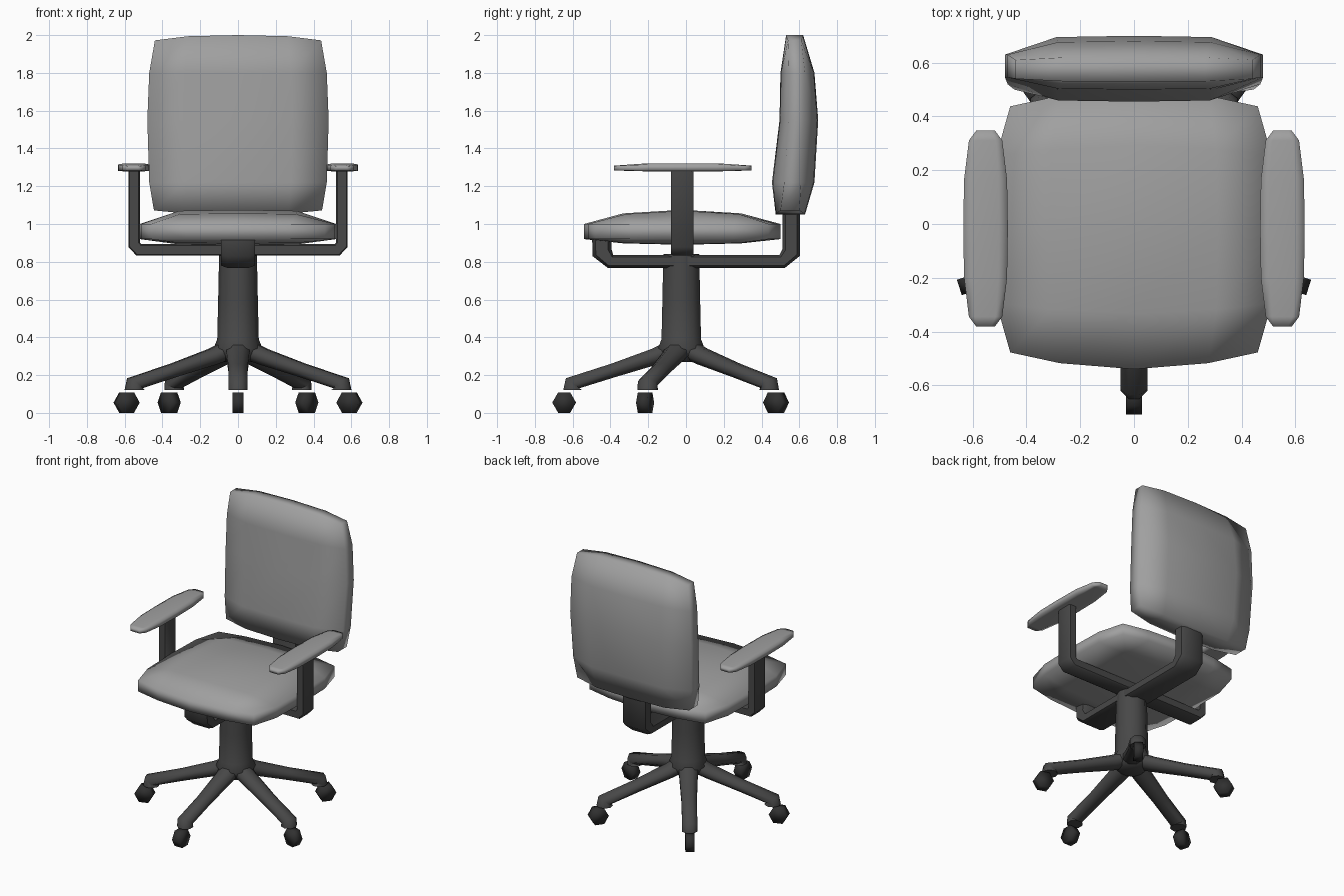
import bpy, bmesh, math
from mathutils import Vector

if "Cube" in bpy.data.objects:
    bpy.data.objects.remove(bpy.data.objects["Cube"])

CY = -0.025  # centre of the pedestal along y


def material(name, v):
    m = bpy.data.materials.new(name)
    m.diffuse_color = (v, v, v, 1)
    m.use_nodes = True
    m.node_tree.nodes["Principled BSDF"].inputs["Base Color"].default_value = m.diffuse_color
    return m


FABRIC = material("fabric", 0.35)
FRAME = material("frame", 0.065)
RUBBER = material("rubber", 0.03)


def finish(name, bm, angle, mat):
    bmesh.ops.recalc_face_normals(bm, faces=bm.faces)
    me = bpy.data.meshes.new(name)
    bm.to_mesh(me)
    bm.free()
    me.materials.append(mat)
    ob = bpy.data.objects.new(name, me)
    bpy.context.collection.objects.link(ob)
    bpy.ops.object.select_all(action='DESELECT')
    ob.select_set(True)
    bpy.context.view_layer.objects.active = ob
    bpy.ops.object.shade_smooth_by_angle(angle=math.radians(angle))
    return ob


def loft(name, rings, angle=60, mat=FRAME):
    """Skin closed rings of points and cap both ends."""
    bm = bmesh.new()
    vs = [[bm.verts.new(p) for p in r] for r in rings]
    n = len(vs[0])
    for a, b in zip(vs, vs[1:]):
        for i in range(n):
            j = (i + 1) % n
            bm.faces.new((a[i], a[j], b[j], b[i]))
    bm.faces.new(vs[0])
    bm.faces.new(vs[-1])
    return finish(name, bm, angle, mat)


def sweep(name, path, side, widths, thicks, cut=0.586):
    """Chamfered bar along a planar path; side is the plane's normal, cut the chamfer."""
    path = [Vector(p) for p in path]
    side = Vector(side)
    rings = []
    c = 1 - cut
    section = [(1, -c), (1, c), (c, 1), (-c, 1), (-1, c), (-1, -c), (-c, -1), (c, -1)]
    for k, p in enumerate(path):
        t0 = (p - path[max(k - 1, 0)]).normalized()
        t1 = (path[min(k + 1, len(path) - 1)] - p).normalized()
        t = (t0 + t1).normalized()
        miter = 1 / max(t.dot(t1 if t1.length else t0), 0.5)
        nrm = side.cross(t)
        rings.append([p + side * (widths[k] * a) + nrm * (thicks[k] * miter * b)
                      for a, b in section])
    return loft(name, rings)


def cushion(name, us, vs, fn):
    """Two grids, side +1 and -1, joined by a rim; fn(u, v, side) gives the point."""
    bm = bmesh.new()
    g = {s: [[bm.verts.new(fn(u, v, s)) for u in us] for v in vs] for s in (1, -1)}
    nu, nv = len(us) - 1, len(vs) - 1
    for q in g.values():
        for j in range(nv):
            for i in range(nu):
                bm.faces.new((q[j][i], q[j][i+1], q[j+1][i+1], q[j+1][i]))
    edge = ([(0, i) for i in range(nu)] + [(j, nu) for j in range(nv)]
            + [(nv, i) for i in range(nu, 0, -1)] + [(j, 0) for j in range(nv, 0, -1)])
    for (a, b), (c, d) in zip(edge, edge[1:] + edge[:1]):
        bm.faces.new((g[1][a][b], g[1][c][d], g[-1][c][d], g[-1][a][b]))
    return finish(name, bm, 180, FABRIC)


U = [-1, -0.6, 0, 0.6, 1]
FALL = {0: 1.0, 0.6: 0.93, 1: 0.0}


# Seat cushion
def seat_pt(u, v, s):
    x = 0.52 * u * (1 - 0.115 * v ** 4)
    y = -0.02 + 0.52 * v * (1 - 0.12 * u * u)
    f = FALL[abs(u)] * {0: 1.0, 0.6: 0.75, 1: 0.0}[abs(v)]
    return (x, y, 1.0 + 0.075 * f if s > 0 else 0.92 - 0.03 * f)


cushion("seat", U, U, seat_pt)

# Backrest: height, half width, middle front/back y, rim front/back y
BACK = [(1.05, 0.445, 0.475, 0.63, 0.50, 0.60),
        (1.22, 0.470, 0.455, 0.68, 0.52, 0.61),
        (1.55, 0.480, 0.495, 0.70, 0.545, 0.63),
        (1.80, 0.470, 0.500, 0.68, 0.545, 0.63),
        (2.00, 0.440, 0.530, 0.62, 0.54, 0.61)]


def back_pt(u, v, s):
    z, w, mf, mb, rf, rb = BACK[v]
    f = FALL[abs(u)]
    mid, rim = (mf, rf) if s > 0 else (mb, rb)
    if v in (0, 4):
        z += (0.022 if v == 0 else -0.028) * u * u * abs(u)
    return (w * u, rim + (mid - rim) * f, z)


cushion("backrest", U, range(5), back_pt)

# Armrest pads
PAD_W = {0: 0.083, 0.5: 0.08, 0.9: 0.062, 1: 0.035}
for sx, label in ((-1, "left"), (1, "right")):
    def pad_pt(u, v, s, sx=sx):
        f = (1 - u * u) * 0.5 + 0.5
        f *= {0: 1, 0.5: 1, 0.9: 0.4, 1: 0.2}[abs(v)]
        z = 1.305 + 0.02 * f if s > 0 else 1.285 - 0.008 * f
        return (sx * 0.552 + PAD_W[abs(v)] * u, -0.017 + 0.364 * v, z)
    cushion(label + "_armrest", [-1, -0.6, 0.6, 1],
            [-1, -0.9, -0.5, 0, 0.5, 0.9, 1], pad_pt)

# U-shaped arm frame under the seat
sweep("arm_frame",
      [(x, -0.02, z) for x, z in ((-0.55, 1.295), (-0.55, 0.89), (-0.525, 0.863),
                                  (0.525, 0.863), (0.55, 0.89), (0.55, 1.295))],
      (0, 1, 0), [0.06] * 6, [0.03] * 6, 0.2)

# Bar carrying the seat front and the backrest
sweep("back_support",
      [(0, y, z) for y, z in ((-0.445, 0.94), (-0.445, 0.85), (-0.40, 0.802),
                              (0.51, 0.802), (0.557, 0.85), (0.557, 1.12))],
      (1, 0, 0), [0.09] * 6, [0.052, 0.05, 0.034, 0.034, 0.046, 0.046], 0.35)

# Central column with flared hub
N = 10
loft("column", [[(r * math.cos(2 * math.pi * i / N), CY + r * math.sin(2 * math.pi * i / N), z)
                 for i in range(N)]
                for z, r in ((0.27, 0.08), (0.30, 0.115), (0.34, 0.13), (0.39, 0.11),
                             (0.60, 0.105), (0.84, 0.10))])

# Five legs with hexagonal castors
for k in range(5):
    a = math.radians(-90 + 72 * k)
    out = Vector((math.cos(a), math.sin(a), 0))
    side = Vector((-math.sin(a), math.cos(a), 0))

    def at(r, z):
        return Vector((0, CY, z)) + out * r
    sweep("leg_%d" % (k + 1),
          [at(0.04, 0.34), at(0.14, 0.298), at(0.36, 0.225), at(0.575, 0.157), at(0.575, 0.12)],
          side, [0.065, 0.06, 0.05, 0.05, 0.05], [0.05, 0.044, 0.037, 0.036, 0.05])
    hexagon = [(0.063 * math.cos(math.pi * i / 3), 0.063 * math.sin(math.pi * i / 3))
               for i in range(6)]
    loft("castor_%d" % (k + 1),
         [[at(0.62 + p, 0.0546 + q) + side * w for p, q in hexagon] for w in (-0.03, 0.03)],
         180, RUBBER)
